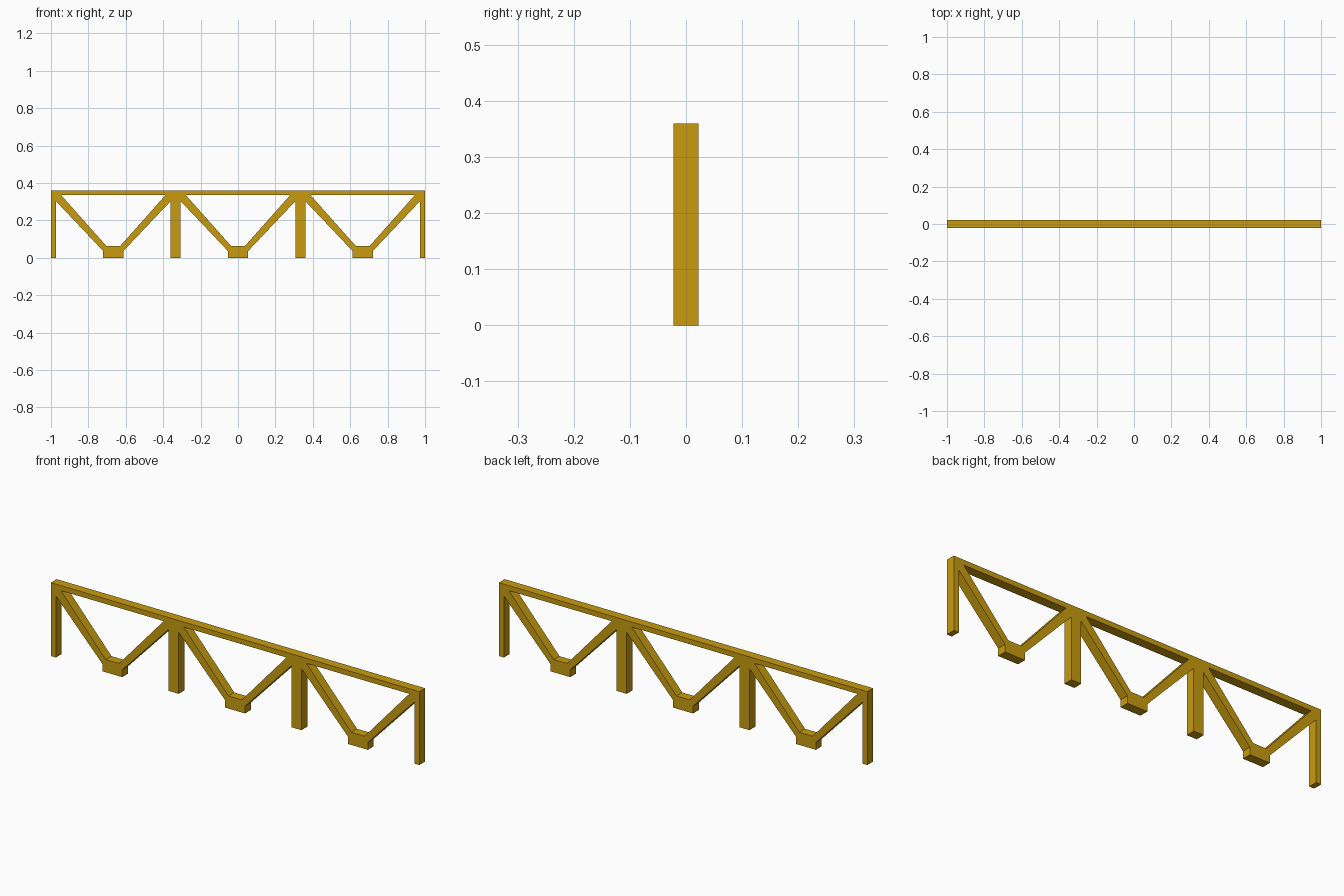
import bpy
import bmesh

cube = bpy.data.objects.get("Cube")
if cube:
    bpy.data.objects.remove(cube, do_unlink=True)

# Ochre paint
paint = bpy.data.materials.new("ochre_yellow")
paint.use_nodes = True
OCHRE = (0.58, 0.33, 0.005, 1)
paint.diffuse_color = OCHRE
paint.node_tree.nodes["Principled BSDF"].inputs["Base Color"].default_value = OCHRE

# Main measures
BAYS = 3
HALF = 1 / BAYS            # half the width of one bay
HEIGHT, CHORD = 0.36, 0.335  # top and underside of the top rail
DEPTH = 0.045
POST = HALF - 0.027        # inner face of the half post
KNEE = 0.302               # where the brace meets the post

# Corners of half a bay, measured from its centre line
foot_side, foot_top = (0.054, 0.036), (0.036, 0.062)
brace_low, brace_high = (POST, KNEE), (0.279, CHORD)
half_bay = {
    "foot": [(0, 0), (0.054, 0), foot_side, foot_top, (0, 0.062)],
    "brace": [foot_side, brace_low, brace_high, foot_top],
    "post": [(POST, 0), (HALF, 0), (HALF, KNEE), brace_low],
    "joint": [brace_low, (HALF, KNEE), (HALF, CHORD), brace_high],
    "rail": [brace_high, (HALF, CHORD), (HALF, HEIGHT), (0, HEIGHT), (0, CHORD)],
}

# Flat truss outline: each bay is a mirrored pair of halves
bm = bmesh.new()
for bay in range(BAYS):
    centre = (2 * bay + 1) * HALF - 1
    for side in (-1, 1):
        for outline in half_bay.values():
            corners = [bm.verts.new((centre + side * x, 0, z)) for x, z in outline]
            bm.faces.new(corners)
bmesh.ops.remove_doubles(bm, verts=bm.verts, dist=0.0005)
bmesh.ops.recalc_face_normals(bm, faces=bm.faces)

mesh = bpy.data.meshes.new("truss_frame")
bm.to_mesh(mesh)
bm.free()
mesh.materials.append(paint)
truss = bpy.data.objects.new("truss_frame", mesh)
bpy.context.collection.objects.link(truss)

# Thickness of the frame
thick = truss.modifiers.new("thickness", "SOLIDIFY")
thick.thickness = DEPTH
thick.offset = 0
